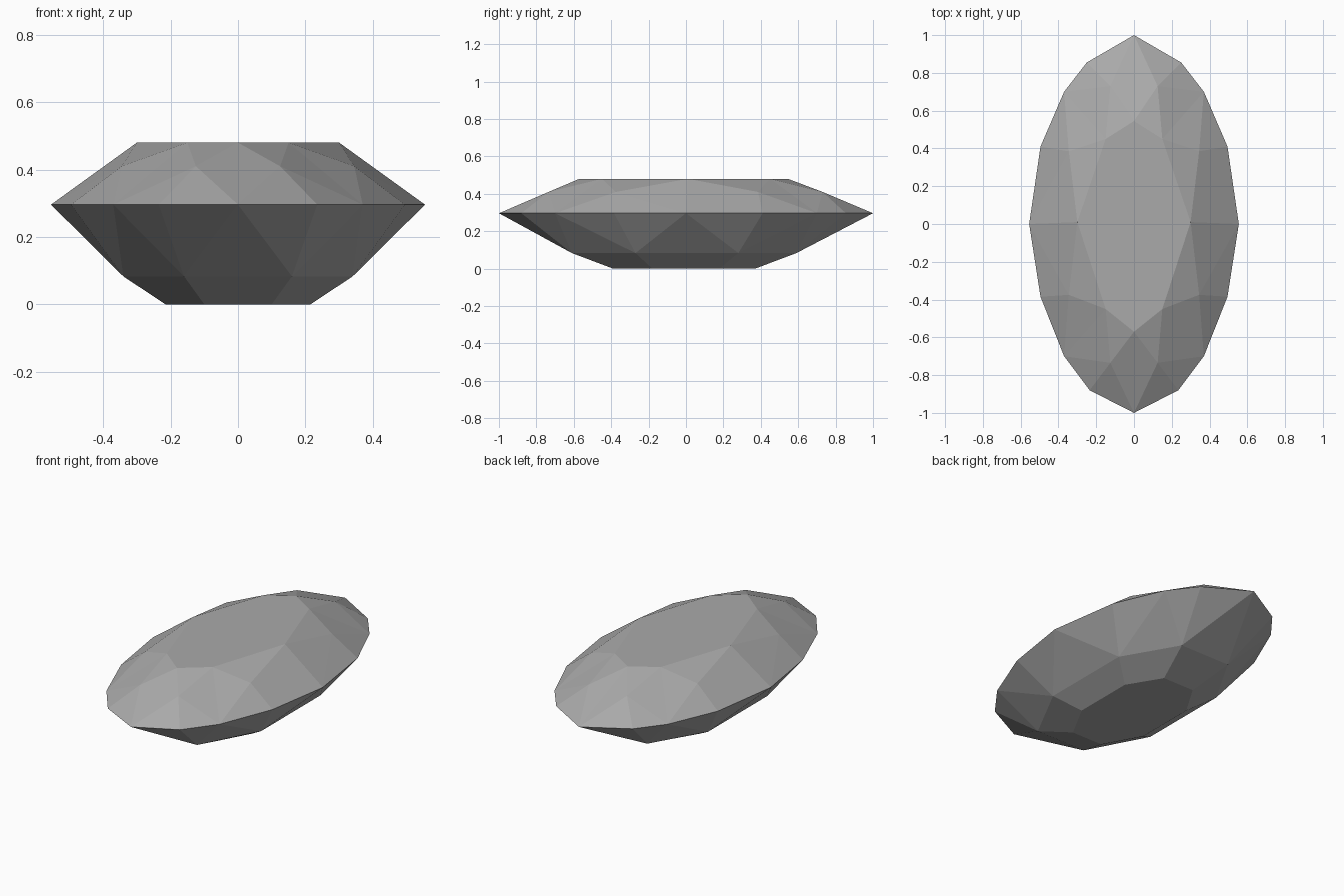
import bpy
import bmesh

cube = bpy.data.objects.get("Cube")
if cube:
    bpy.data.objects.remove(cube, do_unlink=True)

# Single stone colour
stone = bpy.data.materials.new("grey_stone")
stone.use_nodes = True
colour = (0.4, 0.4, 0.4, 1.0)
stone.diffuse_color = colour
stone.node_tree.nodes["Principled BSDF"].inputs["Base Color"].default_value = colour

bm = bmesh.new()


def ring(right_side, z):
    """Closed ring from its +x points (back to front), mirrored across x = 0."""
    left_side = [(-x, y) for x, y in reversed(right_side) if x > 0]
    return [bm.verts.new((x, y, z)) for x, y in right_side + left_side]


# Facet corner rings, from the flat table down to the flat base
table = ring([(0, 0.545), (0.15, 0.45), (0.3, 0.01), (0.15, -0.45), (0, -0.57)], 0.48)
crown = ring([(0.125, 0.73), (0.345, 0.385), (0.345, -0.375), (0.125, -0.735)], 0.41)
girdle = ring([(0, 1), (0.25, 0.855), (0.37, 0.7), (0.495, 0.41), (0.555, 0),
               (0.495, -0.385), (0.37, -0.7), (0.235, -0.88), (0, -1)], 0.296)
pavilion = ring([(0.16, 0.59), (0.34, 0.28), (0.34, -0.27), (0.16, -0.61)], 0.083)
base = ring([(0.1, 0.37), (0.215, 0.18), (0.215, -0.18), (0.1, -0.39)], 0)

bm.faces.new(table)
bm.faces.new(base)
for i in range(8):
    n = (i + 1) % 8
    main, half, after = girdle[2 * i], girdle[2 * i + 1], girdle[2 * n]
    # Crown: star facet, the two halves of the kite and two girdle facets
    bm.faces.new((table[i], table[n], crown[i]))
    bm.faces.new((table[i], crown[i], main))
    bm.faces.new((table[n], after, crown[i]))
    bm.faces.new((crown[i], half, main))
    bm.faces.new((crown[i], after, half))
    # Pavilion: two girdle facets, a main triangle and a base facet
    bm.faces.new((pavilion[i], main, half))
    bm.faces.new((pavilion[i], half, after))
    bm.faces.new((pavilion[i], after, pavilion[n]))
    bm.faces.new((pavilion[i], pavilion[n], base[n], base[i]))
bmesh.ops.recalc_face_normals(bm, faces=bm.faces)

mesh = bpy.data.meshes.new("cut_gemstone")
bm.to_mesh(mesh)
bm.free()
mesh.materials.append(stone)
gem = bpy.data.objects.new("cut_gemstone", mesh)
bpy.context.collection.objects.link(gem)
